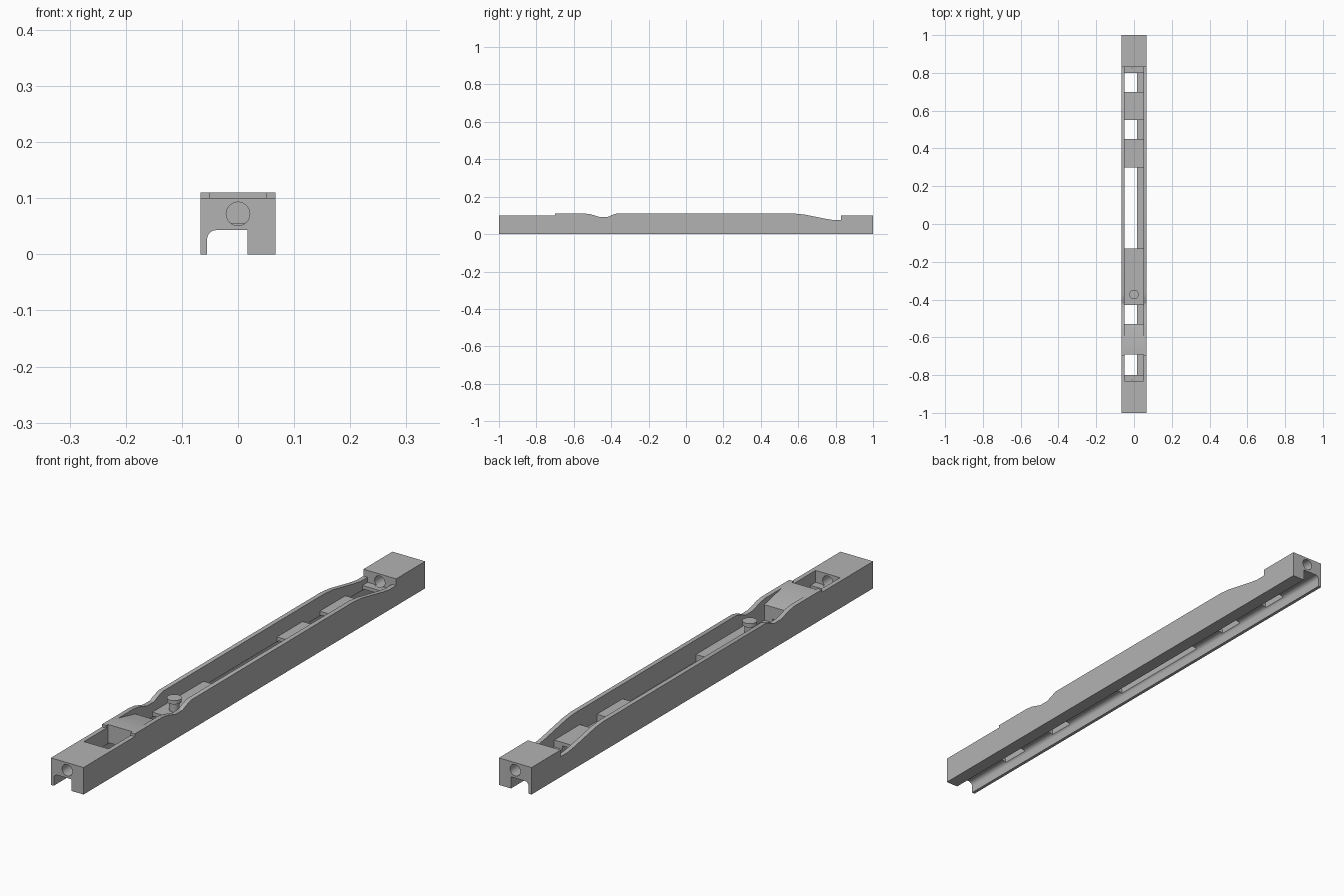
import bpy, bmesh, math
from mathutils import Vector

cube = bpy.data.objects.get("Cube")
if cube:
    bpy.data.objects.remove(cube, do_unlink=True)

GREY = (0.45, 0.45, 0.45, 1)
mat = bpy.data.materials.new("plain grey")
mat.use_nodes = True
mat.diffuse_color = GREY
mat.node_tree.nodes["Principled BSDF"].inputs["Base Color"].default_value = GREY


def prism(name, points, place, sweep):
    """Extrude a flat outline along a vector."""
    bm = bmesh.new()
    face = bm.faces.new([bm.verts.new(place(*p)) for p in points])
    grown = bmesh.ops.extrude_face_region(bm, geom=[face])["geom"]
    bmesh.ops.translate(bm, vec=Vector(sweep),
                        verts=[v for v in grown if isinstance(v, bmesh.types.BMVert)])
    bmesh.ops.recalc_face_normals(bm, faces=bm.faces)
    mesh = bpy.data.meshes.new(name)
    bm.to_mesh(mesh)
    bm.free()
    ob = bpy.data.objects.new(name, mesh)
    bpy.context.collection.objects.link(ob)
    mesh.materials.append(mat)
    return ob


def side_prism(name, points, half):
    """Outline in y and z, centred across x."""
    return prism(name, points, lambda y, z: (-half, y, z), (2 * half, 0, 0))


def long_prism(name, points, y0, y1):
    """Outline in x and z, running along y."""
    return prism(name, points, lambda x, z: (x, y0, z), (0, y1 - y0, 0))


def ring(cx, cz, r, start, end, steps):
    return [(cx + r * math.cos(math.radians(start + (end - start) * i / steps)),
             cz + r * math.sin(math.radians(start + (end - start) * i / steps)))
            for i in range(steps + 1)]


# Outer body with its dipped rim
body = side_prism("rail_body", [
    (-1, 0), (1, 0), (1, 0.1), (0.83, 0.1), (0.83, 0.075), (0.79, 0.075),
    (0.75, 0.081), (0.63, 0.105), (0.58, 0.11), (-0.37, 0.11), (-0.40, 0.1),
    (-0.42, 0.091), (-0.46, 0.091), (-0.51, 0.106), (-0.54, 0.11),
    (-0.70, 0.11), (-0.70, 0.1), (-1, 0.1)], 0.067)

FLOOR, TOP, HALF = 0.056, 0.2, 0.05
cutters = []

# Underside channel with one rounded corner
cutters.append(long_prism("channel_cutter",
               [(0.017, -0.1), (0.017, 0.043)] + ring(-0.039, 0.027, 0.016, 90, 180, 8)
               + [(-0.055, -0.1)], -1.1, 1.1))

# Front pocket, and long pocket ending in a ramp
cutters.append(side_prism("front_pocket_cutter", [
    (-0.83, FLOOR), (-0.69, FLOOR), (-0.69, TOP), (-0.83, TOP)], HALF))
cutters.append(side_prism("long_pocket_cutter", [
    (-0.53, FLOOR), (0.83, FLOOR), (0.83, TOP), (-0.63, TOP),
    (-0.63, 0.11), (-0.53, 0.088)], HALF))

# Windows between the cross bars
for y0, y1 in [(-0.80, -0.69), (-0.53, -0.43), (-0.13, 0.30), (0.45, 0.55), (0.70, 0.80)]:
    cutters.append(side_prism("window_cutter", [
        (y0, 0.03), (y1, 0.03), (y1, 0.08), (y0, 0.08)], HALF))

# Round holes through both end blocks
for y0, y1 in [(-1.1, -0.82), (0.82, 1.1)]:
    cutters.append(long_prism("end_hole_cutter", ring(0, 0.072, 0.021, 0, 360, 32)[:-1], y0, y1))

for c in cutters:
    c.hide_render = True
    mod = body.modifiers.new(c.name, "BOOLEAN")
    mod.operation, mod.solver, mod.object = "DIFFERENCE", "EXACT", c

# Bake the cuts and drop the cutters
bpy.context.view_layer.update()
cut = bpy.data.meshes.new_from_object(body.evaluated_get(bpy.context.evaluated_depsgraph_get()))
body.modifiers.clear()
body.data = cut
for c in cutters:
    bpy.data.objects.remove(c, do_unlink=True)


# Headed post standing on the long cross bar
def post(name, radius, z0, z1):
    return prism(name, ring(0, -0.373, radius, 0, 360, 32)[:-1],
                 lambda x, y: (x, y, z0), (0, 0, z1 - z0))


parts = [body, post("post_neck", 0.017, 0.05, 0.09), post("post_head", 0.025, 0.088, 0.102)]

# Smooth the round surfaces, keep the edges crisp
bpy.ops.object.select_all(action="DESELECT")
for ob in parts:
    ob.select_set(True)
bpy.context.view_layer.objects.active = body
bpy.ops.object.shade_smooth_by_angle(angle=math.radians(20))
